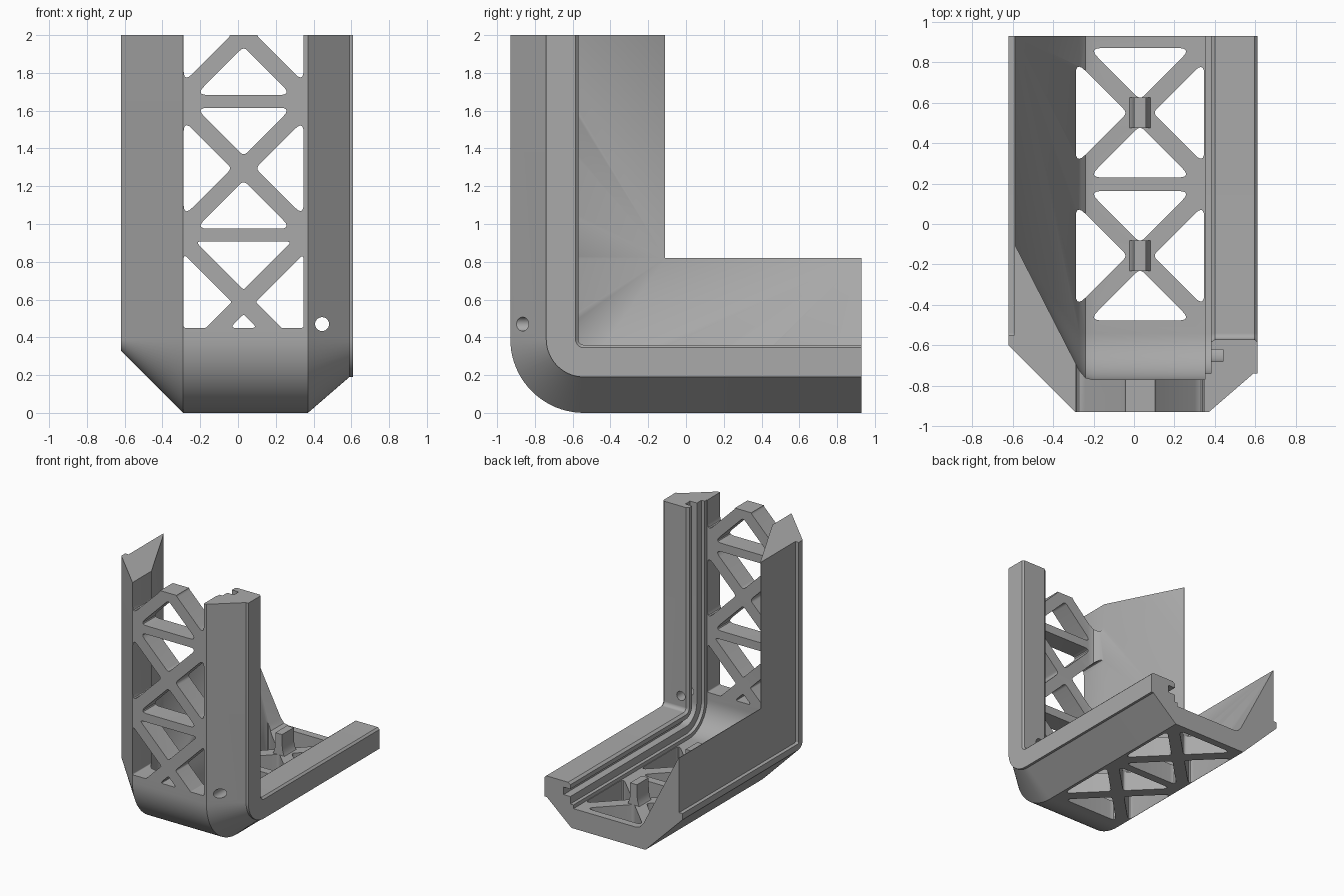
import bpy, bmesh, math
from mathutils import Vector

if "Cube" in bpy.data.objects:
    bpy.data.objects.remove(bpy.data.objects["Cube"])

grey = bpy.data.materials.new("plain_grey")
grey.use_nodes = True
grey.diffuse_color = (0.4, 0.4, 0.4, 1)
grey.node_tree.nodes["Principled BSDF"].inputs["Base Color"].default_value = grey.diffuse_color

BACK = -0.93      # outer face of the upright
BEND = 0.39       # outer bend radius


def make_object(name, bm):
    bmesh.ops.recalc_face_normals(bm, faces=bm.faces[:])
    mesh = bpy.data.meshes.new(name)
    bm.to_mesh(mesh)
    bm.free()
    mesh.materials.append(grey)
    obj = bpy.data.objects.new(name, mesh)
    bpy.context.collection.objects.link(obj)
    return obj


def bridge(bm, rings):
    """Skin a list of closed point rings and cap both ends."""
    rings = [[bm.verts.new(p) for p in ring] for ring in rings]
    n = len(rings[0])
    for a, b in zip(rings, rings[1:]):
        for i in range(n):
            j = (i + 1) % n
            bm.faces.new((a[i], a[j], b[j], b[i]))
    bm.faces.new(rings[0])
    bm.faces.new(rings[-1])


# Cross-section of the bracket: (x, depth from the outer face)
section = [(-.29, 0), (.37, 0), (.59, .19), (.61, .19), (.61, .345), (.595, .36),
           (.40, .36), (.38, .345), (.38, .31), (.44, .31), (.44, .25), (.38, .25),
           (.38, .19), (.352, .19), (.352, .16), (-.2, .16), (-.24, .17), (-.27, .205),
           (-.585, .82), (-.59, .82), (-.59, .38), (-.62, .38), (-.62, .33)]


def bend_point(x, d, angle):
    if d >= BEND:                      # sharp mitre beyond the bend centre
        return (x, BACK + d, d)
    r = BEND - d
    return (x, BACK + BEND - r * math.cos(angle), BEND - r * math.sin(angle))


# Bracket body: section swept down the upright, round the bend, along the base
STEPS = 20
rings = [[(x, BACK + d, 2) for x, d in section]]
for k in range(STEPS + 1):
    a = math.pi / 2 * k / STEPS
    rings.append([bend_point(x, d, a) for x, d in section])
rings.append([(x, -BACK, d) for x, d in section])
bm = bmesh.new()
bridge(bm, rings)
bmesh.ops.remove_doubles(bm, verts=bm.verts[:], dist=1e-5)
body = make_object("corner_bracket", bm)


def rounded(points, radius=0.027, steps=5):
    """Round every corner of a 2D polygon."""
    out = []
    n = len(points)
    pts = [Vector(p) for p in points]
    for i, p in enumerate(pts):
        u = (pts[i - 1] - p).normalized()
        v = (pts[(i + 1) % n] - p).normalized()
        t = radius / math.tan(u.angle(v) / 2)
        a, b = p + u * t, p + v * t
        for k in range(steps + 1):
            s = k / steps
            out.append(a * (1 - s) ** 2 + p * 2 * s * (1 - s) + b * s * s)
    return out


# Lattice openings
MID, LEFT, RIGHT = 0.03, -0.288, 0.347
HALF, TIP, SIDE = 0.32, 0.065, 0.063


def cell(c):
    """Four triangular openings around a crossing at height c."""
    w = HALF - TIP
    tris = [[(MID, c + s * TIP), (MID - w, c + s * HALF), (MID + w, c + s * HALF)]
            for s in (1, -1)]
    for edge, s in ((LEFT, -1), (RIGHT, 1)):
        apex = MID + s * SIDE
        h = abs(edge - apex)
        tris.append([(apex, c), (edge, c + h), (edge, c - h)])
    return tris


def clipped(poly, low):
    """Keep the part of a polygon above a level."""
    out = []
    for i, (x, v) in enumerate(poly):
        px, pv = poly[i - 1]
        if (v < low) != (pv < low):
            out.append((px + (x - px) * (low - pv) / (v - pv), low))
        if v >= low:
            out.append((x, v))
    return out


cut = bmesh.new()
for c in (0.55, -0.157):                         # base openings
    for tri in cell(c):
        shape = rounded(tri)
        bridge(cut, [[(p.x, p.y, z) for p in shape] for z in (-0.1, 0.3)])
for c in (0.587, 1.295, 2.003):                  # upright openings
    for tri in cell(c):
        poly = clipped(tri, 0.45)
        if max(v for x, v in poly) > 2.3:        # beyond the open top end
            continue
        shape = rounded(poly, 0.027 if c > 1 else 0.012)
        bridge(cut, [[(p.x, y, p.y) for p in shape] for y in (BACK - 0.1, BACK + 0.3)])

# Round screw hole through the rail
hole = [(0.445 + 0.037 * math.cos(k * math.tau / 24),
         0.47 + 0.037 * math.sin(k * math.tau / 24)) for k in range(24)]
bridge(cut, [[(x, y, z) for x, z in hole] for y in (BACK - 0.1, BACK + 0.5)])
cutter = make_object("opening_cutter", cut)
cutter.hide_render = True

mod = body.modifiers.new("openings", "BOOLEAN")
mod.operation = "DIFFERENCE"
mod.solver = "EXACT"
mod.object = cutter
bpy.context.view_layer.objects.active = body
body.select_set(True)
bpy.ops.object.modifier_apply(modifier=mod.name)
bpy.data.objects.remove(cutter)

# Flared posts on the base crossings
posts = []
half_profile = [(.06, .15), (.045, .17), (.034, .21), (.03, .26), (.03, .33)]
profile = half_profile + [(-x, z) for x, z in reversed(half_profile)]
for name, c in (("rear_post", 0.55), ("front_post", -0.157)):
    bm = bmesh.new()
    bridge(bm, [[(MID + x, c + y, z) for x, z in profile] for y in (-0.075, 0.075)])
    posts.append(make_object(name, bm))

# Smooth the curved faces, keep hard edges
for obj in [body] + posts:
    obj.select_set(True)
bpy.ops.object.shade_smooth_by_angle(angle=math.radians(28))
